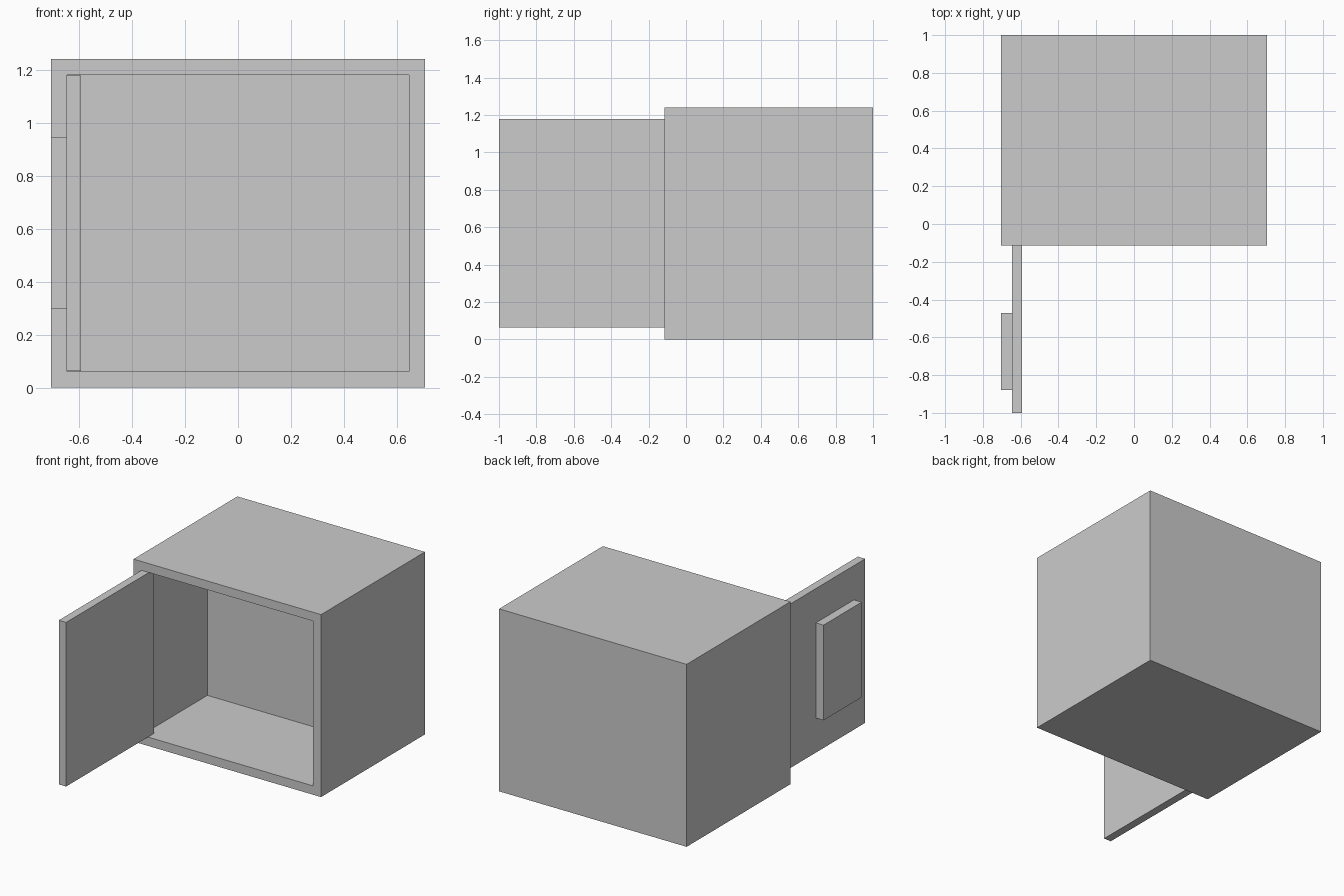
import bpy, bmesh
from mathutils import Vector

if "Cube" in bpy.data.objects:
    bpy.data.objects.remove(bpy.data.objects["Cube"])


def box_mesh(lo, hi):
    """Return a bmesh box spanning two opposite corners."""
    lo, hi = Vector(lo), Vector(hi)
    bm = bmesh.new()
    bmesh.ops.create_cube(bm, size=1)
    bmesh.ops.scale(bm, vec=hi - lo, verts=bm.verts)
    bmesh.ops.translate(bm, vec=(lo + hi) / 2, verts=bm.verts)
    return bm


def finish(name, bm):
    bm.normal_update()
    mesh = bpy.data.meshes.new(name)
    bm.to_mesh(mesh)
    bm.free()
    obj = bpy.data.objects.new(name, mesh)
    bpy.context.collection.objects.link(obj)
    return obj


FRONT, WALL, CAVITY_DEPTH = -0.115, 0.06, 0.707

# Cabinet body: inset the front face, then push it back to form the cavity
bm = box_mesh((-0.705, FRONT, 0), (0.705, 1.0, 1.24))
bm.normal_update()
front = min(bm.faces, key=lambda f: f.calc_center_median().y)
bmesh.ops.inset_region(bm, faces=[front], thickness=WALL, use_even_offset=True)
ext = bmesh.ops.extrude_discrete_faces(bm, faces=[front])
bmesh.ops.translate(bm, vec=(0, CAVITY_DEPTH, 0), verts=ext["faces"][0].verts)
finish("cabinet_body", bm)

# Door swung open, its hinge edge sitting just inside the frame
finish("door", box_mesh((-0.647, -1.0, 0.063), (-0.592, -0.057, 1.178)))

# Raised panel on the outer face of the door
finish("door_panel", box_mesh((-0.705, -0.88, 0.298), (-0.647, -0.47, 0.945)))
